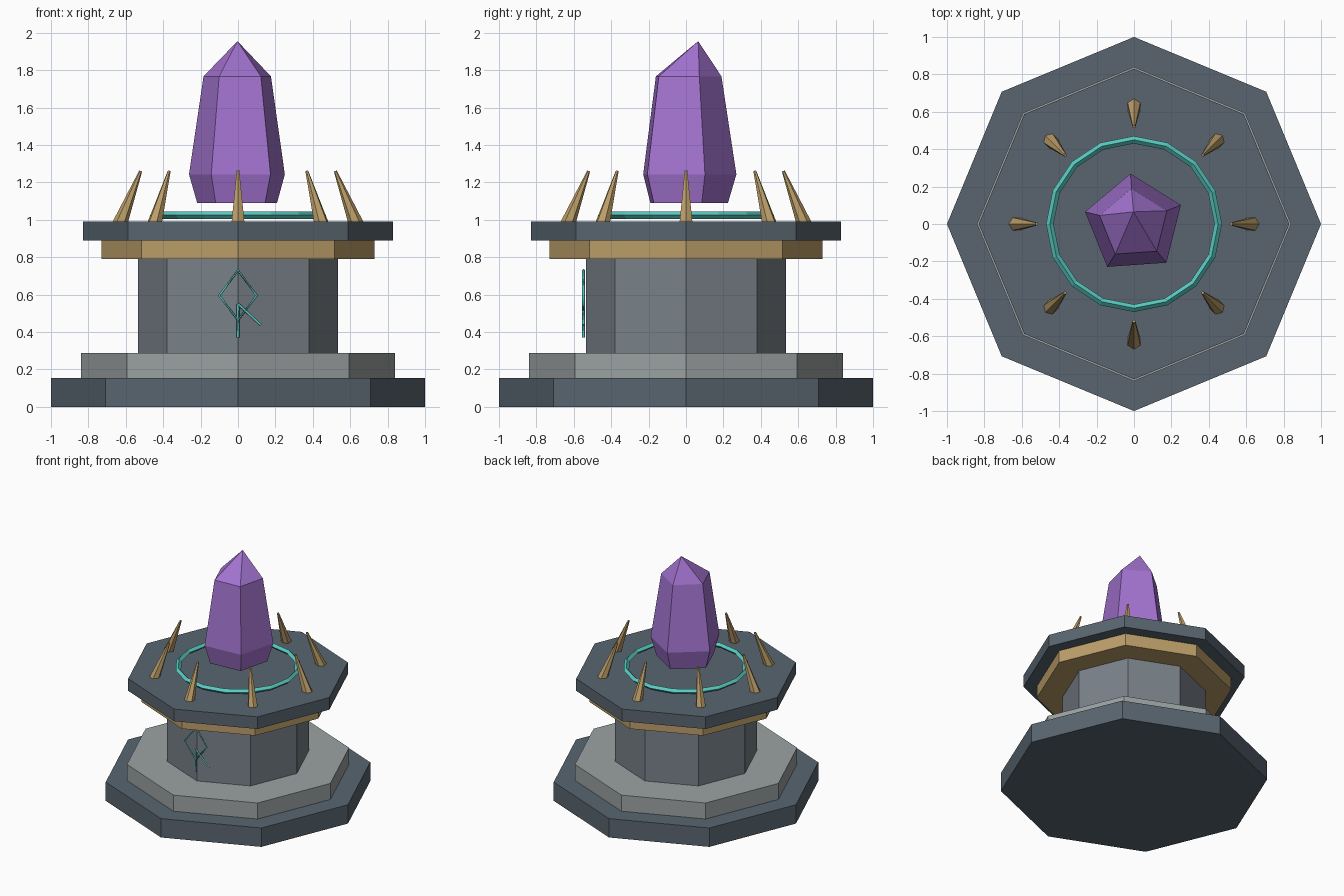
import bpy, bmesh
from math import pi, sin, cos, radians
from mathutils import Matrix, Vector

if "Cube" in bpy.data.objects:
    bpy.data.objects.remove(bpy.data.objects["Cube"])


def mat(name, rgb):
    m = bpy.data.materials.new(name)
    m.diffuse_color = (*rgb, 1)
    m.use_nodes = True
    m.node_tree.nodes["Principled BSDF"].inputs["Base Color"].default_value = m.diffuse_color
    return m


dark = mat("dark_stone", (0.10, 0.13, 0.16))
mid = mat("mid_stone", (0.19, 0.22, 0.25))
light = mat("light_stone", (0.33, 0.36, 0.36))
gold = mat("gold", (0.50, 0.34, 0.14))
teal = mat("teal", (0.10, 0.60, 0.54))
purple = mat("purple", (0.36, 0.17, 0.62))


def add(name, bm, m):
    bmesh.ops.recalc_face_normals(bm, faces=bm.faces)
    me = bpy.data.meshes.new(name)
    bm.to_mesh(me)
    bm.free()
    me.materials.append(m)
    ob = bpy.data.objects.new(name, me)
    bpy.context.collection.objects.link(ob)
    return ob


def rings(bm, profile, sides, start=0.0):
    """Stack of n-gon rings from (radius, z) pairs, bottom closed, returns the loops."""
    loops = [[bm.verts.new((r * cos(start + 2 * pi * i / sides),
                            r * sin(start + 2 * pi * i / sides), z))
              for i in range(sides)] for r, z in profile]
    for a, b in zip(loops, loops[1:]):
        for i in range(sides):
            j = (i + 1) % sides
            bm.faces.new((a[i], a[j], b[j], b[i]))
    bm.faces.new(loops[0][::-1])
    return loops


# Octagonal pedestal tiers
for name, r, z0, z1, m in (
        ("base_slab", 1.0, 0.0, 0.155, dark),
        ("base_step", 0.84, 0.155, 0.287, light),
        ("column", 0.535, 0.287, 0.79, mid),
        ("gold_collar", 0.73, 0.79, 0.89, gold),
        ("top_slab", 0.83, 0.89, 0.99, dark)):
    bm = bmesh.new()
    bm.faces.new(rings(bm, [(r, z0), (r, z1)], 8)[-1])
    add(name, bm, m)

# Glowing ring with diamond section
bpy.ops.mesh.primitive_torus_add(major_radius=0.45, minor_radius=0.02, major_segments=16,
                                 minor_segments=4, location=(0, 0, 1.025))
ring = bpy.context.object
ring.name = "glow_ring"
ring.data.materials.append(teal)

# Eight inward-leaning spikes
for k in range(8):
    bm = bmesh.new()
    bm.faces.new(rings(bm, [(0.04, 0), (0.008, 0.305)], 6)[-1])
    bm.transform(Matrix.Rotation(k * pi / 4, 4, 'Z') @ Matrix.Translation((0.632, 0, 0.977))
                 @ Matrix.Rotation(-0.375, 4, 'Y'))
    add(f"spike_{k + 1}", bm, gold)

# Floating five-sided crystal with off-centre apex
bm = bmesh.new()
top = rings(bm, [(0.225, 1.09), (0.27, 1.243), (0.19, 1.767)], 5, radians(22))[-1]
apex = bm.verts.new((-0.003, 0.065, 1.955))
for i in range(5):
    bm.faces.new((top[i], top[(i + 1) % 5], apex))
add("crystal", bm, purple)

# Rune strokes in front of the column
cu = bpy.data.curves.new("rune", 'CURVE')
cu.dimensions = '3D'
cu.bevel_depth = 0.007
cu.bevel_resolution = 0
cu.use_fill_caps = True
for pts, closed in (
        ([(0, 0.73), (-0.1, 0.595), (0, 0.463), (0.1, 0.595)], True),
        ([(0, 0.55), (0, 0.372)], False),
        ([(0, 0.55), (0.122, 0.437)], False)):
    s = cu.splines.new('POLY')
    s.points.add(len(pts) - 1)
    for p, (x, z) in zip(s.points, pts):
        p.co = (x, -0.548, z, 1)
    s.use_cyclic_u = closed
cu.materials.append(teal)
rune = bpy.data.objects.new("rune", cu)
bpy.context.collection.objects.link(rune)
